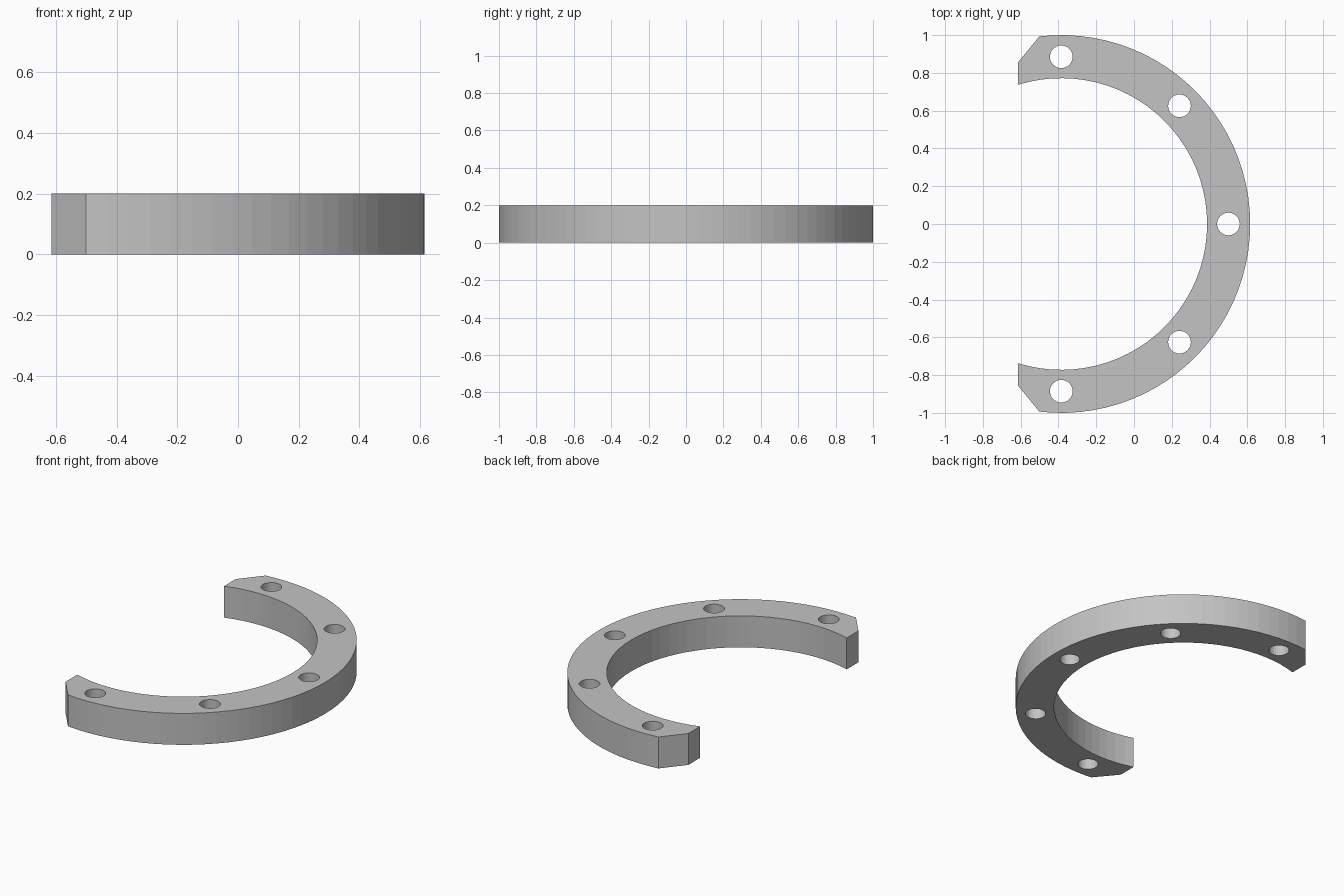
import bpy
import bmesh
from math import acos, asin, cos, pi, sin

cube = bpy.data.objects.get("Cube")
if cube:
    bpy.data.objects.remove(cube, do_unlink=True)

HEIGHT = 0.2
CENTRE_X = -0.385
OUTER, INNER = 1.0, 0.772
END_X = -0.615                # flat cut at both open ends
CHAMFER_X, CHAMFER_Y = -0.501, 0.855
HOLE_ORBIT, HOLE_RADIUS = 0.885, 0.06
STEPS = 48

grey = bpy.data.materials.new("plain grey")
grey.use_nodes = True
colour = (0.55, 0.55, 0.55, 1)
grey.diffuse_color = colour
grey.node_tree.nodes["Principled BSDF"].inputs["Base Color"].default_value = colour


def arc(radius, end_x):
    """Points from the front end to the back end of an arc stopping at end_x."""
    half = acos((end_x - CENTRE_X) / radius)
    angles = [half * (2 * i / STEPS - 1) for i in range(STEPS + 1)]
    return [(CENTRE_X + radius * cos(a), radius * sin(a)) for a in angles]


def prism(name, outline, low, high):
    """Closed upright solid from a flat outline."""
    bm = bmesh.new()
    face = bm.faces.new([bm.verts.new((x, y, low)) for x, y in outline])
    top = bmesh.ops.extrude_face_region(bm, geom=[face])["geom"]
    verts = [v for v in top if isinstance(v, bmesh.types.BMVert)]
    bmesh.ops.translate(bm, vec=(0, 0, high - low), verts=verts)
    bmesh.ops.recalc_face_normals(bm, faces=bm.faces)
    mesh = bpy.data.meshes.new(name)
    bm.to_mesh(mesh)
    bm.free()
    mesh.materials.append(grey)
    obj = bpy.data.objects.new(name, mesh)
    bpy.context.collection.objects.link(obj)
    return obj


# Open ring with chamfered outer corners
outline = arc(OUTER, CHAMFER_X) + [(END_X, CHAMFER_Y)]
outline += arc(INNER, END_X)[::-1] + [(END_X, -CHAMFER_Y)]
ring = prism("open_ring", outline, 0, HEIGHT)

# Five through holes
for i in range(5):
    angle = (i - 2) * pi / 4
    x, y = CENTRE_X + HOLE_ORBIT * cos(angle), HOLE_ORBIT * sin(angle)
    circle = [(x + HOLE_RADIUS * cos(2 * pi * k / 32),
               y + HOLE_RADIUS * sin(2 * pi * k / 32)) for k in range(32)]
    cutter = prism(f"hole_cutter_{i + 1}", circle, -0.1, HEIGHT + 0.1)
    cut = ring.modifiers.new("hole", "BOOLEAN")
    cut.operation = "DIFFERENCE"
    cut.solver = "EXACT"
    cut.object = cutter
    bpy.context.view_layer.objects.active = ring
    bpy.ops.object.modifier_apply(modifier=cut.name)
    bpy.data.objects.remove(cutter, do_unlink=True)
